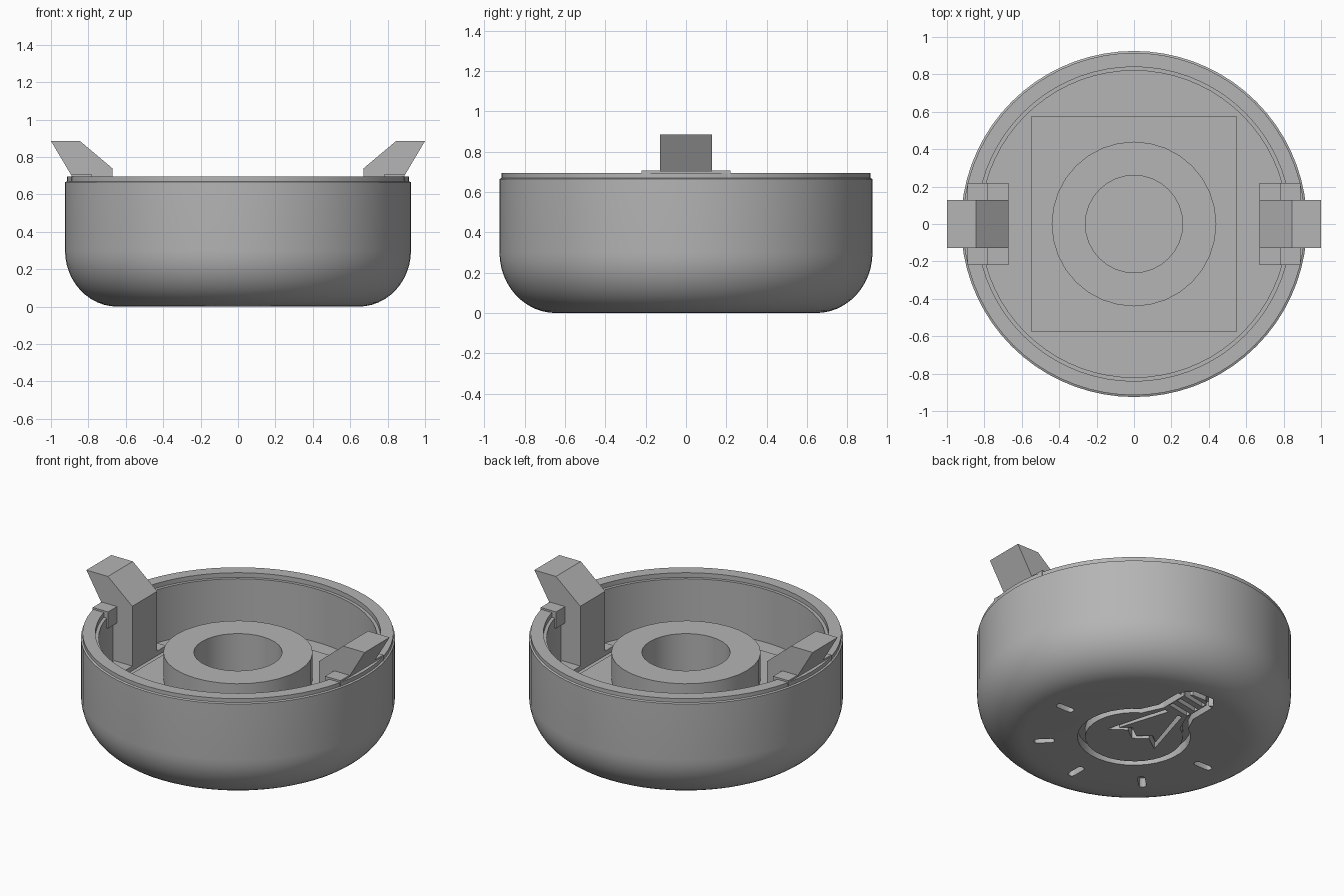
import bpy, bmesh, math
from mathutils import Vector

cube = bpy.data.objects.get("Cube")
if cube:
    bpy.data.objects.remove(cube, do_unlink=True)

grey = bpy.data.materials.new("plain grey")
grey.use_nodes = True
grey.diffuse_color = (0.46, 0.46, 0.46, 1)
grey.node_tree.nodes["Principled BSDF"].inputs["Base Color"].default_value = (0.46, 0.46, 0.46, 1)


def finish(name, bm, smooth=False):
    bmesh.ops.recalc_face_normals(bm, faces=bm.faces)
    mesh = bpy.data.meshes.new(name)
    bm.to_mesh(mesh)
    bm.free()
    mesh.materials.append(grey)
    obj = bpy.data.objects.new(name, mesh)
    bpy.context.collection.objects.link(obj)
    if smooth:
        shade(obj)
    return obj


def activate(obj):
    bpy.ops.object.select_all(action='DESELECT')
    obj.select_set(True)
    bpy.context.view_layer.objects.active = obj


def shade(obj):
    activate(obj)
    bpy.ops.object.shade_smooth_by_angle(angle=math.radians(30))


def lathe(name, profile, sides, closed=False):
    """Revolve (radius, z) points; cap both ends unless the profile is a loop."""
    bm = bmesh.new()
    rings = [[bm.verts.new((r * math.cos(a), r * math.sin(a), z))
              for a in (2 * math.pi * i / sides for i in range(sides))]
             for r, z in profile]
    pairs = list(zip(rings, rings[1:]))
    if closed:
        pairs.append((rings[-1], rings[0]))
    else:
        bm.faces.new(rings[0])
        bm.faces.new(rings[-1])
    for a, b in pairs:
        for i in range(sides):
            j = (i + 1) % sides
            bm.faces.new((a[i], a[j], b[j], b[i]))
    return finish(name, bm, True)


def prism(bm, outline, shift):
    """Extrude a planar outline by a vector."""
    face = bm.faces.new([bm.verts.new(p) for p in outline])
    moved = bmesh.ops.extrude_face_region(bm, geom=[face], use_keep_orig=True)
    bmesh.ops.translate(bm, vec=shift,
                        verts=[v for v in moved["geom"] if isinstance(v, bmesh.types.BMVert)])


def box(name, x, y, z):
    bm = bmesh.new()
    prism(bm, [(x[0], y[0], z[0]), (x[1], y[0], z[0]), (x[1], y[1], z[0]), (x[0], y[1], z[0])],
          (0, 0, z[1] - z[0]))
    return finish(name, bm)


def cut(obj, cutter):
    cutter.hide_render = True
    mod = obj.modifiers.new("cut", 'BOOLEAN')
    mod.operation = 'DIFFERENCE'
    mod.solver = 'EXACT'
    mod.use_self = True
    mod.object = cutter
    activate(obj)
    bpy.ops.object.modifier_apply(modifier=mod.name)
    bpy.data.objects.remove(cutter, do_unlink=True)


def groove(bm, points, width):
    """Mitred ribbon along a path, sunk into the underside."""
    pts = [Vector(p) for p in points]
    left, right = [], []
    for i, p in enumerate(pts):
        before = (p - pts[i - 1]).normalized() if i else (pts[1] - p).normalized()
        after = (pts[i + 1] - p).normalized() if i < len(pts) - 1 else before
        n1, n2 = Vector((-before.y, before.x)), Vector((-after.y, after.x))
        mid = (n1 + n2).normalized()
        offset = mid * (width / 2 / max(mid.dot(n1), 0.4))
        left.append((*(p + offset), -0.05))
        right.append((*(p - offset), -0.05))
    prism(bm, left + right[::-1], (0, 0, 0.11))


# Bowl shell: rounded base, stepped rim, floor and central well
FLOOR = 0.32
base_round = [(0.645 + 0.28 * math.sin(a), 0.3 - 0.3 * math.cos(a))
              for a in (math.pi / 2 * i / 12 for i in range(13))]
bowl = lathe("bowl", base_round + [
    (0.925, 0.665), (0.915, 0.67), (0.915, 0.695), (0.84, 0.695), (0.84, 0.665),
    (0.82, 0.665), (0.82, FLOOR), (0.26, FLOOR), (0.26, 0.15)], 72)

# Light bulb outline, screw base, filament and rays sunk into the underside
bm = bmesh.new()
start = math.radians(122)
sweep = math.radians(296)
arc = [(0.31 * math.cos(start + sweep * i / 28), 0.31 * math.sin(start + sweep * i / 28))
       for i in range(29)]
groove(bm, [(-0.11, 0.56), (-0.11, 0.38)] + arc + [(0.11, 0.38), (0.11, 0.56)], 0.045)
for y in (0.42, 0.49, 0.56):
    groove(bm, [(-0.08, y - 0.015), (0.08, y + 0.015)], 0.03)
groove(bm, [(-0.11, 0.565), (-0.06, 0.62), (0.06, 0.62), (0.11, 0.565)], 0.04)
groove(bm, [(-0.05, 0.36), (-0.16, 0), (-0.08, 0.06), (0, 0),
            (0.08, 0.06), (0.16, 0), (0.05, 0.36)], 0.03)
for k in range(5):
    a = -math.pi / 4 * k
    d, n = Vector((math.cos(a), math.sin(a))), Vector((-math.sin(a), math.cos(a)))
    slot = []
    for centre, turn in ((0.49, math.pi / 2), (0.57, -math.pi / 2)):
        for s in range(7):
            t = turn + math.pi * s / 6
            p = d * (centre + 0.022 * math.cos(t)) + n * 0.022 * math.sin(t)
            slot.append((*p, -0.05))
    prism(bm, slot, (0, 0, 0.11))
cut(bowl, finish("bulb_cutter", bm))
shade(bowl)

# Square plate on the floor, open at the well
plate = box("floor_plate", (-0.55, 0.55), (-0.575, 0.575), (FLOOR - 0.02, 0.4))
cut(plate, lathe("well_cutter", [(0.3, 0.2), (0.3, 0.5)], 32))

# Raised ring around the well
lathe("centre_ring", [(0.44, FLOOR - 0.01), (0.44, 0.57), (0.26, 0.57), (0.26, FLOOR - 0.01)],
      32, closed=True)

# Hooked clips with their wide rim tabs and feet
for side, s in (("left", 1), ("right", -1)):
    bm = bmesh.new()
    hook = [(0.67, FLOOR - 0.01), (0.67, 0.738), (0.845, 0.885), (1.0, 0.885),
            (0.89, 0.7), (0.87, 0.69), (0.87, FLOOR - 0.01)]
    prism(bm, [(s * x, -0.128, z) for x, z in hook], (0, 0.256, 0))
    finish(side + "_clip", bm)
    box(side + "_rim_tab", sorted((s * 0.78, s * 0.89)), (-0.22, 0.22), (0.6, 0.707))
    box(side + "_foot", sorted((s * 0.67, s * 0.8)), (-0.22, 0.22), (FLOOR - 0.01, 0.35))
